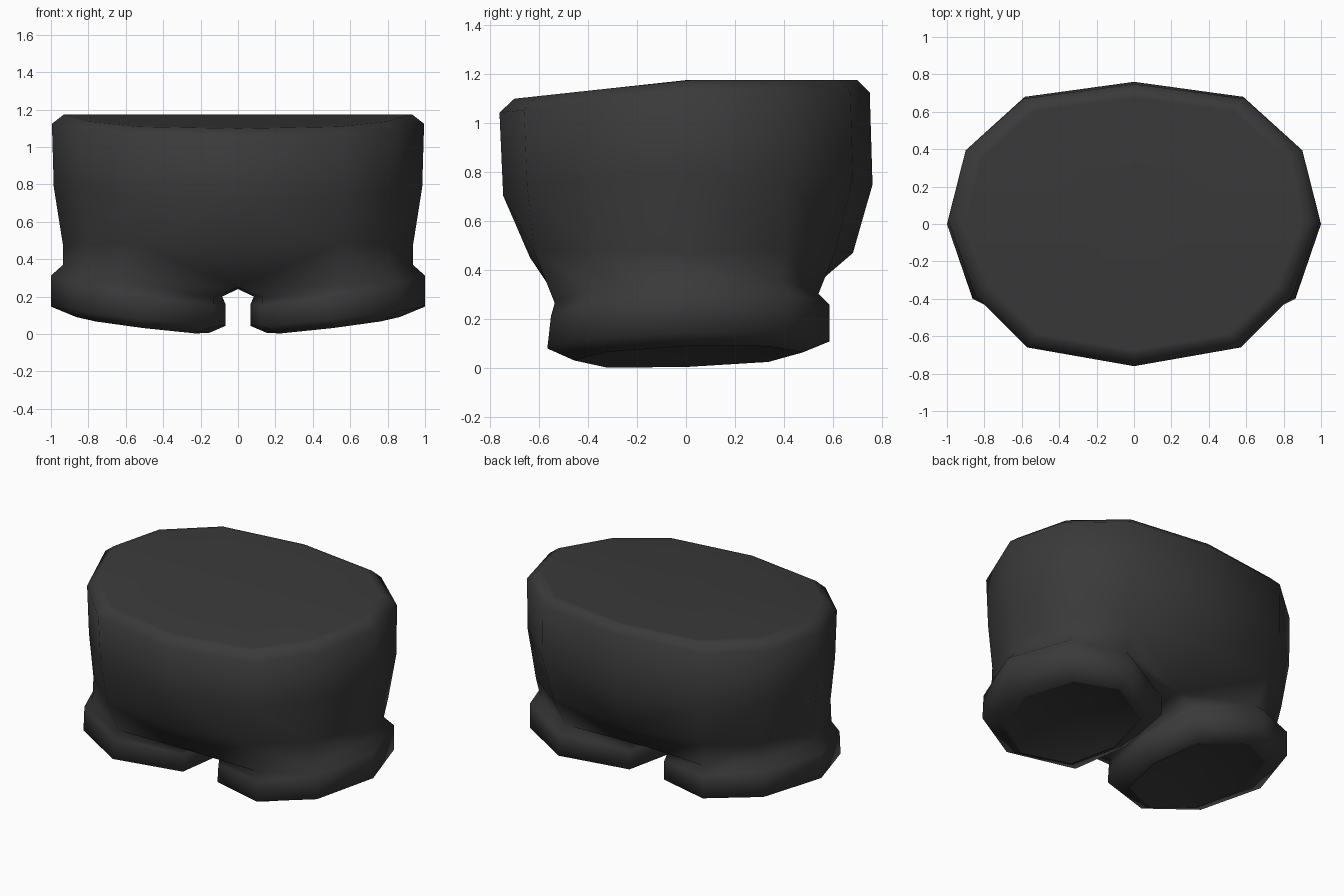
import bpy, bmesh, math
from mathutils import Vector

if "Cube" in bpy.data.objects:
    bpy.data.objects.remove(bpy.data.objects["Cube"])

mat = bpy.data.materials.new("charcoal cloth")
mat.diffuse_color = (0.042, 0.042, 0.042, 1)
mat.use_nodes = True
mat.node_tree.nodes["Principled BSDF"].inputs["Base Color"].default_value = mat.diffuse_color

bm = bmesh.new()


def verts(points):
    return [bm.verts.new(Vector(p)) for p in points]


def loft(a, b, closed=False):
    n = len(a)
    for i in range(n if closed else n - 1):
        j = (i + 1) % n
        bm.faces.new((a[i], a[j], b[j], b[i]))


def fan(ring, centre, closed=False):
    c = bm.verts.new(centre)
    for i in range(len(ring) if closed else len(ring) - 1):
        bm.faces.new((c, ring[(i + 1) % len(ring)], ring[i]))


def harden(ring):
    for i in range(len(ring)):
        bm.edges.get((ring[i], ring[(i + 1) % len(ring)])).smooth = False


def leg_ring(cx, rx, ry0, ry1, z, slope_x, slope_y, inner):
    """Tilted octagon: starts at the inner front corner, ends at the inner side."""
    pts = []
    for k in range(8):
        a = math.radians(225 + 45 * k)
        x = cx + rx * math.cos(a)
        if k in (0, 6):
            x -= inner          # squarer on the side facing the other leg
        y = math.sin(a) * (ry1 if math.sin(a) > 0 else ry0)
        pts.append((x, y, z + slope_x * (x - cx) + slope_y * y))
    return verts(pts)


def rim_z(y):
    return 1.174 + 0.108 * min(y, 0)


# Right half of the trunk, each ring running from front centre to back centre
waist = [(0, -.76), (.57, -.66), (.85, -.38), (.995, .02), (.9, .4), (.59, .68), (0, .76)]
inset = verts([(x * .9, y * .89, rim_z(y * .89)) for x, y in waist])
top = verts([(x * .935, y * .92, rim_z(y * .92)) for x, y in waist])
rim = verts([(x, y * (1 if y < 0 else .985), rim_z(y) - .05) for x, y in waist])
mid = verts([(x * .99, y * (.98 if y < 0 else 1), .75 + .06 * (x - .4) + .03 * y) for x, y in waist])
hip = verts([(0, -.635, .45), (.53, -.62, .48), (.81, -.37, .48), (.935, 0, .47),
             (.83, .4, .48), (.55, .61, .48), (0, .68, .47)])
for a, b in ((inset, top), (top, rim), (rim, mid), (mid, hip)):
    loft(a, b)

# Waist cap
fan(inset, (0, 0, rim_z(0)))

# Leg and rolled cuff
crease = leg_ring(.51, .425, .535, .54, .285, .2, .035, .08)
cuff_up = leg_ring(.533, .467, .55, .585, .235, .165, .04, .075)
cuff_low = leg_ring(.533, .467, .565, .585, .095, .11, .025, .075)
opening = leg_ring(.51, .355, .455, .475, .048, .12, .035, .03)
loft(hip[1:6], crease[1:6])
for a, b in ((crease, cuff_up), (cuff_up, cuff_low), (cuff_low, opening)):
    loft(a, b, True)

# Hollow leg opening
fan(opening, (.51, 0, .15), True)
harden(opening)

# Belly and seat folds meeting in the crotch strip between the legs
k_front, k_mid, k_back = verts([(0, -.5, .25), (0, 0, .24), (0, .43, .255)])
for f in ((hip[0], hip[1], k_front), (k_front, hip[1], crease[1], crease[0]),
          (k_front, crease[0], crease[7], k_mid), (k_mid, crease[7], crease[6], k_back),
          (k_back, crease[6], crease[5], hip[5]), (hip[5], hip[6], k_back)):
    bm.faces.new(f)

# Mirror to the left half and weld the seam
for f in bm.faces:
    f.smooth = True
bmesh.ops.recalc_face_normals(bm, faces=bm.faces[:])
bmesh.ops.mirror(bm, geom=bm.verts[:] + bm.edges[:] + bm.faces[:], axis='X', merge_dist=0.001)
bmesh.ops.remove_doubles(bm, verts=bm.verts[:], dist=0.001)
bmesh.ops.recalc_face_normals(bm, faces=bm.faces[:])

mesh = bpy.data.meshes.new("shorts")
bm.to_mesh(mesh)
bm.free()
mesh.materials.append(mat)
shorts = bpy.data.objects.new("shorts", mesh)
bpy.context.collection.objects.link(shorts)
